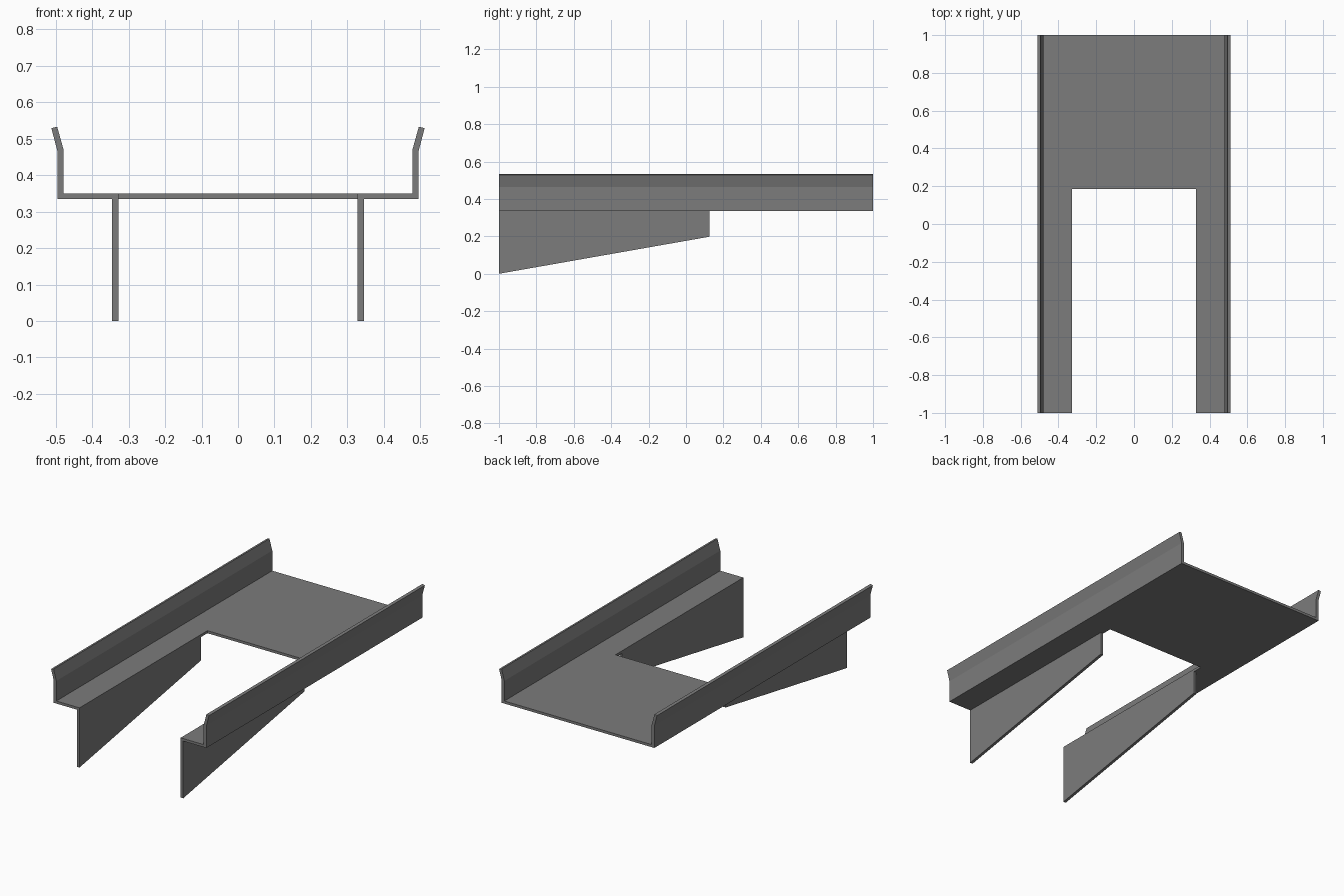
import bpy
import bmesh
from mathutils import Vector

cube = bpy.data.objects.get("Cube")
if cube:
    bpy.data.objects.remove(cube, do_unlink=True)

steel = bpy.data.materials.new("grey_steel")
steel.use_nodes = True
grey = (0.2, 0.2, 0.2, 1)
steel.diffuse_color = grey
steel.node_tree.nodes["Principled BSDF"].inputs["Base Color"].default_value = grey


def extrude_profile(name, points, direction):
    """Extrude a closed 3D outline into a solid, flat-shaded object."""
    bm = bmesh.new()
    face = bm.faces.new([bm.verts.new(p) for p in points])
    extruded = bmesh.ops.extrude_face_region(bm, geom=[face])["geom"]
    verts = [g for g in extruded if isinstance(g, bmesh.types.BMVert)]
    bmesh.ops.translate(bm, vec=Vector(direction), verts=verts)
    bmesh.ops.recalc_face_normals(bm, faces=bm.faces)
    mesh = bpy.data.meshes.new(name)
    bm.to_mesh(mesh)
    bm.free()
    mesh.materials.append(steel)
    obj = bpy.data.objects.new(name, mesh)
    bpy.context.collection.objects.link(obj)
    return obj


deck_bottom, deck_top = 0.335, 0.35
notch_x, leg_outer_x = 0.328, 0.345

# Channel: flat deck with upright side rails that flare outward at the top
half = [(0.495, deck_bottom), (0.495, 0.465), (0.512, 0.529),
        (0.496, 0.533), (0.478, 0.468), (0.478, deck_top)]
outline = half + [(-x, z) for x, z in reversed(half)]
channel = extrude_profile("deck_with_side_rails",
                          [(x, -1, z) for x, z in outline], (0, 2, 0))

# Rectangular opening in the front of the deck
opening = [(-notch_x, -1.2), (notch_x, -1.2), (notch_x, 0.185), (-notch_x, 0.185)]
cutter = extrude_profile("opening_cutter", [(x, y, 0.2) for x, y in opening], (0, 0, 0.3))
cutter.hide_render = True
cut = channel.modifiers.new("opening", 'BOOLEAN')
cut.operation = 'DIFFERENCE'
cut.solver = 'EXACT'
cut.object = cutter
bpy.context.view_layer.objects.active = channel
bpy.ops.object.modifier_apply(modifier=cut.name)
bpy.data.objects.remove(cutter, do_unlink=True)

# Tapered support plates beneath the opening's long edges
taper = [(-1, 0), (0.125, 0.198), (0.125, deck_bottom), (-1, deck_bottom)]
for name, side in (("left_support_plate", 1), ("right_support_plate", -1)):
    extrude_profile(name, [(side * notch_x, y, z) for y, z in taper],
                    (side * (leg_outer_x - notch_x), 0, 0))
